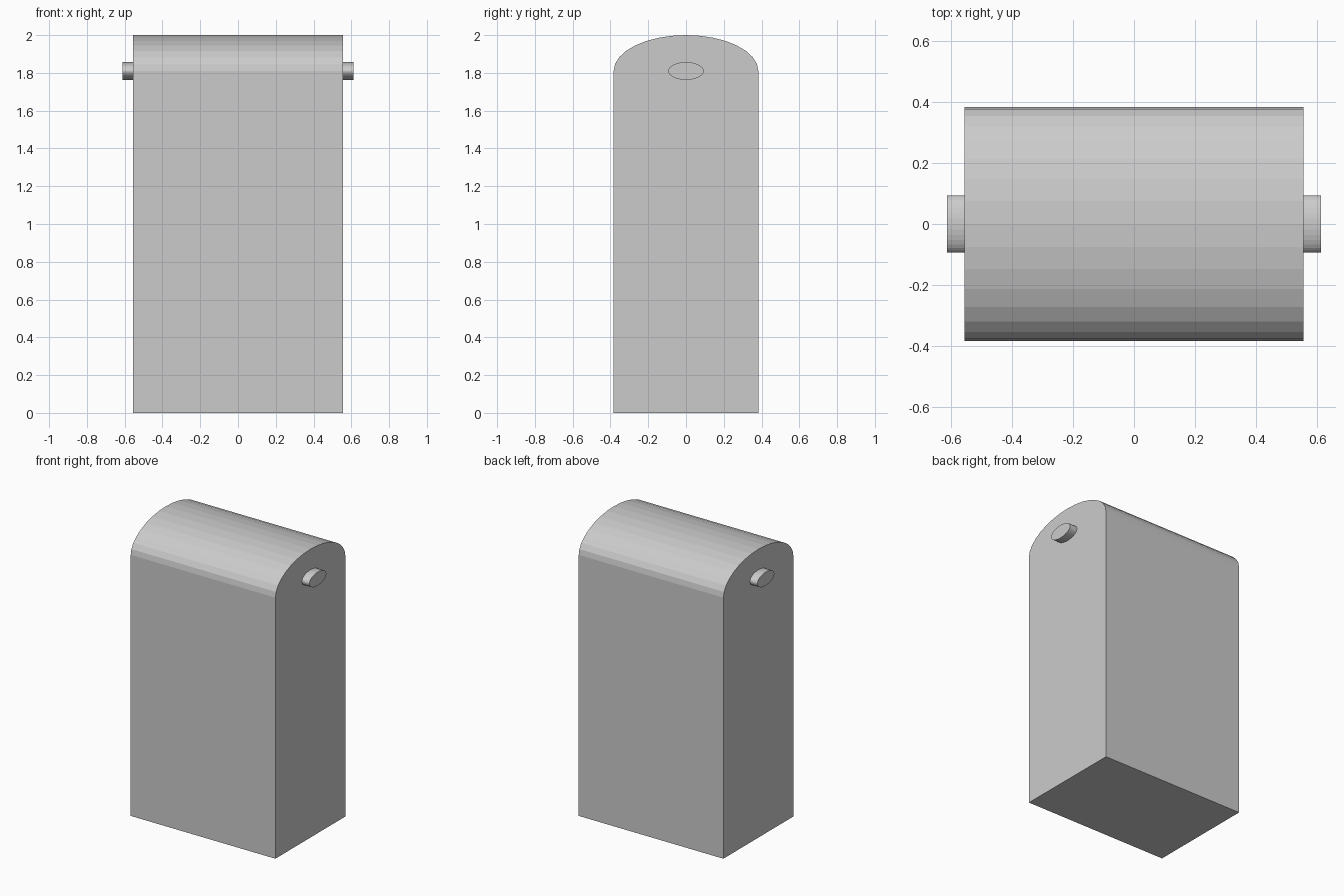
import bpy, bmesh
from math import sin, cos, pi

if "Cube" in bpy.data.objects:
    bpy.data.objects.remove(bpy.data.objects["Cube"])

AXIS_Z = 1.81  # height of the pin and of the arch centre


def extrude_x(name, profile, half_width):
    """Extrude a closed (y, z) profile symmetrically along x."""
    bm = bmesh.new()
    face = bm.faces.new([bm.verts.new((-half_width, y, z)) for y, z in profile])
    ret = bmesh.ops.extrude_face_region(bm, geom=[face])
    verts = [v for v in ret["geom"] if isinstance(v, bmesh.types.BMVert)]
    bmesh.ops.translate(bm, verts=verts, vec=(2 * half_width, 0, 0))
    bmesh.ops.recalc_face_normals(bm, faces=bm.faces)
    mesh = bpy.data.meshes.new(name)
    bm.to_mesh(mesh)
    bm.free()
    obj = bpy.data.objects.new(name, mesh)
    bpy.context.collection.objects.link(obj)
    return obj


def arc(ry, rz, steps):
    """Points of a 32-sided ellipse around the pin axis."""
    return [(ry * cos(i * pi / 16), AXIS_Z + rz * sin(i * pi / 16)) for i in range(steps)]


# Tall block with an arched top
extrude_x("body", [(-0.383, 0), (0.383, 0)] + arc(0.383, 2 - AXIS_Z, 17), 0.555)

# Flattened pin running through the body, showing at both ends
extrude_x("hinge_pin", arc(0.094, 0.047, 32), 0.612)
